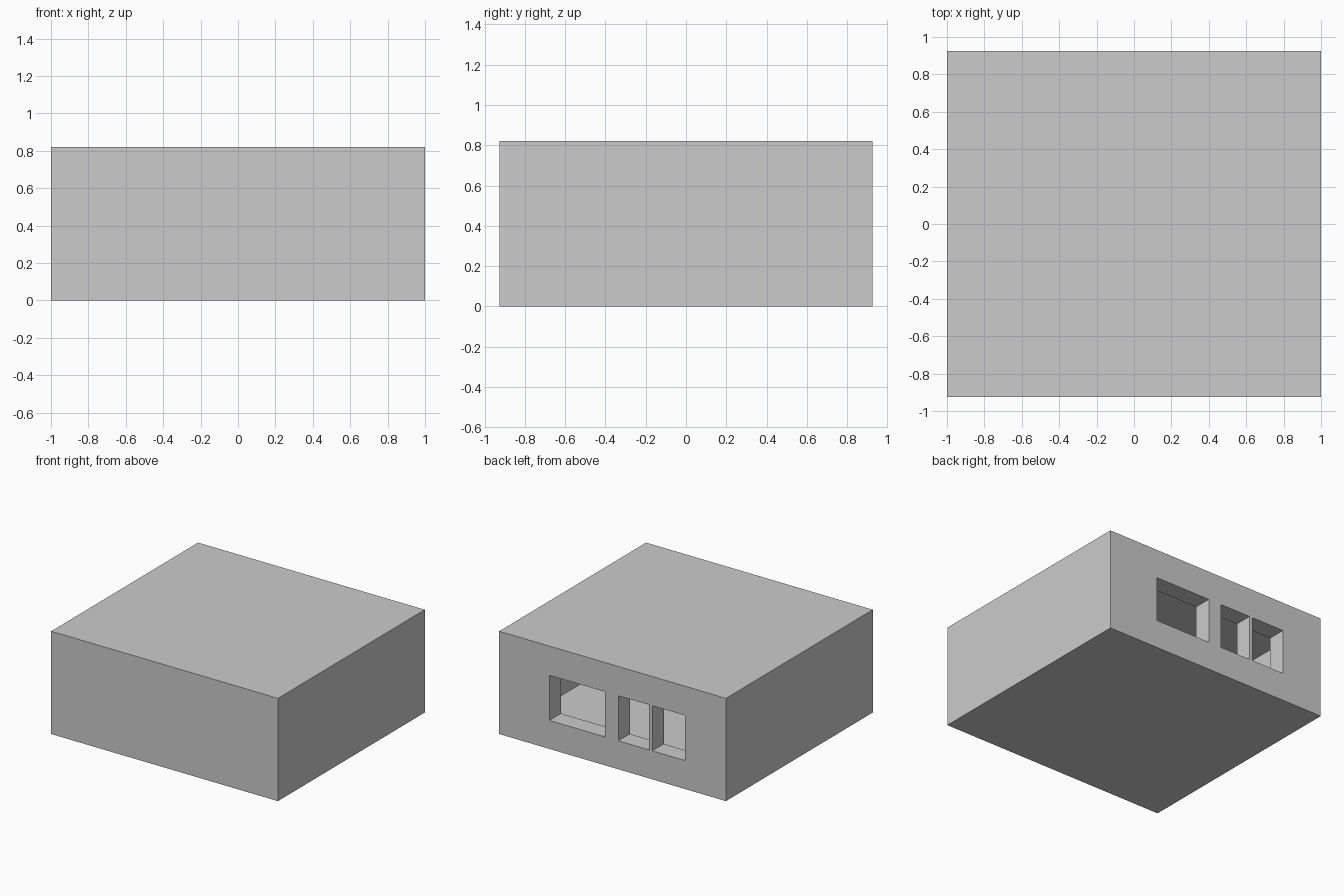
import bpy, bmesh
from mathutils import Vector

if "Cube" in bpy.data.objects:
    bpy.data.objects.remove(bpy.data.objects["Cube"])


def boxes(name, extents, helper=False):
    """One mesh object made of axis-aligned boxes given as (min corner, max corner)."""
    bm = bmesh.new()
    for lo, hi in extents:
        lo, hi = Vector(lo), Vector(hi)
        verts = bmesh.ops.create_cube(bm, size=1)["verts"]
        bmesh.ops.scale(bm, vec=hi - lo, verts=verts)
        bmesh.ops.translate(bm, vec=(lo + hi) / 2, verts=verts)
    mesh = bpy.data.meshes.new(name)
    bm.to_mesh(mesh)
    bm.free()
    obj = bpy.data.objects.new(name, mesh)
    bpy.context.collection.objects.link(obj)
    if helper:
        obj.hide_render = True
        obj.display_type = 'WIRE'
    return obj


def cut(target, cutter):
    mod = target.modifiers.new(cutter.name, 'BOOLEAN')
    mod.operation = 'DIFFERENCE'
    mod.solver = 'EXACT'
    mod.object = cutter


X, Y, H = 1.0, 0.925, 0.82      # half width, half depth, height
WALL, FLOOR, ROOF = 0.145, 0.125, 0.14

# Outer block
housing = boxes("housing", [((-X, -Y, 0), (X, Y, H))])

# Hollow interior
cavity = boxes("cavity_cutter", [((-X + WALL, -Y + WALL, FLOOR),
                                  (X - WALL, Y - WALL, H - ROOF))], True)

# Three rectangular openings through the back wall
openings = [(0.065, 0.558), (-0.323, -0.05), (-0.641, -0.35)]
windows = boxes("window_cutter", [((a, Y - WALL - 0.1, 0.227), (b, Y + 0.1, 0.587))
                                  for a, b in openings], True)

cut(housing, cavity)
cut(housing, windows)
